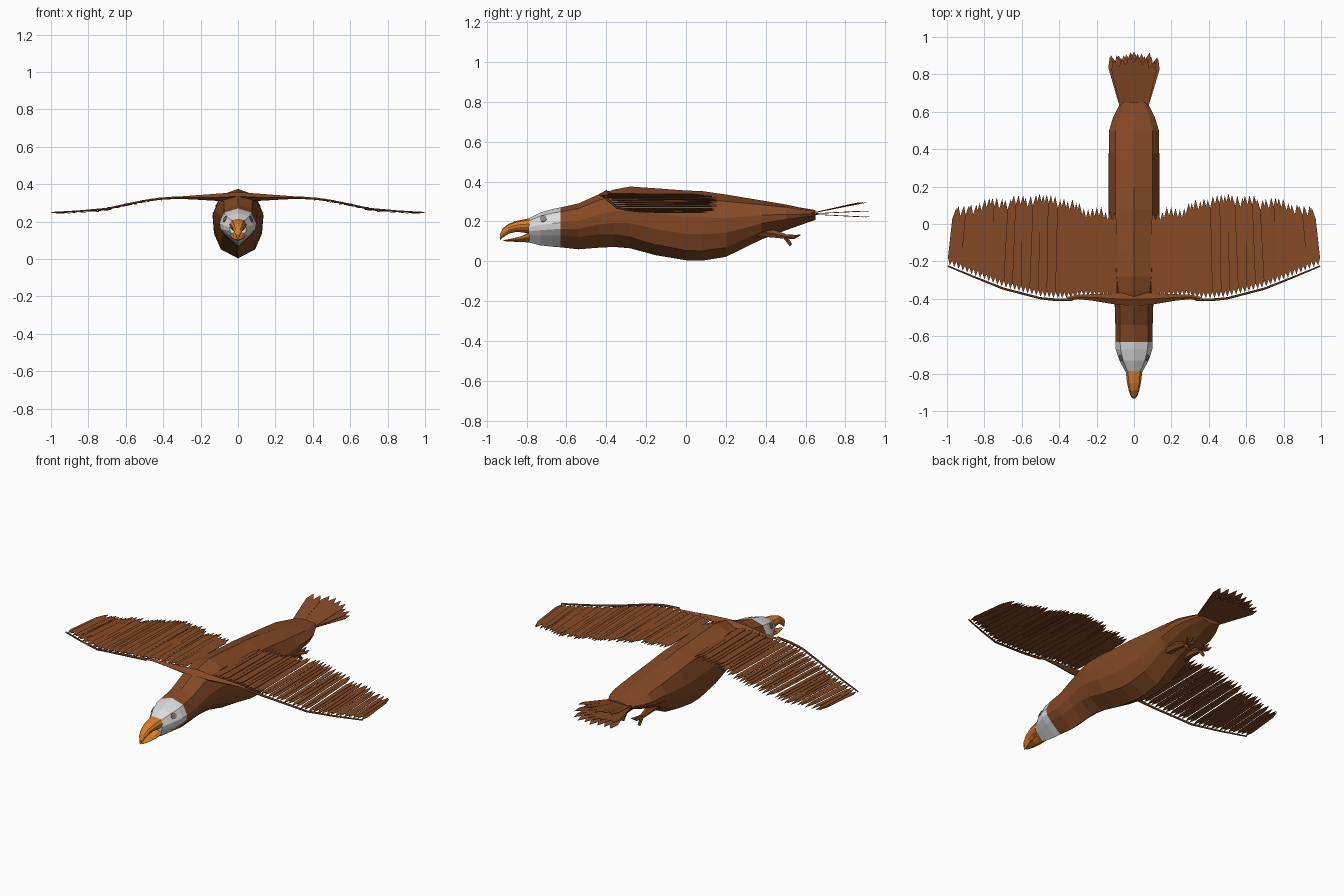
import bpy, bmesh, math, random
from mathutils import Vector

if "Cube" in bpy.data.objects:
    bpy.data.objects.remove(bpy.data.objects["Cube"])
random.seed(4)


def mat(name, col):
    m = bpy.data.materials.new(name)
    m.diffuse_color = (*col, 1)
    m.use_nodes = True
    m.node_tree.nodes["Principled BSDF"].inputs["Base Color"].default_value = m.diffuse_color
    return m


BROWN = mat("feather brown", (0.235, 0.068, 0.019))
WHITE = mat("head white", (0.72, 0.72, 0.72))
ORANGE = mat("beak orange", (0.72, 0.21, 0.022))
EYE = mat("eye tan", (0.30, 0.21, 0.17))


def obj(name, bm, m, mirror=False, recalc=True):
    if recalc:
        bmesh.ops.recalc_face_normals(bm, faces=bm.faces)
    me = bpy.data.meshes.new(name)
    bm.to_mesh(me)
    bm.free()
    me.materials.append(m)
    o = bpy.data.objects.new(name, me)
    bpy.context.collection.objects.link(o)
    if mirror:
        o.modifiers.new("mirror", 'MIRROR').use_mirror_merge = False
    return o


def skin(bm, rings, cap=True):
    """Bridge closed rings of points."""
    vs = [[bm.verts.new(p) for p in r] for r in rings]
    n = len(vs[0])
    for a, b in zip(vs, vs[1:]):
        for i in range(n):
            j = (i + 1) % n
            bm.faces.new((a[i], a[j], b[j], b[i]))
    if cap:
        bm.faces.new(vs[0])
        bm.faces.new(vs[-1])


def body_ring(y, top, bot, w, low):
    """Ten-sided section; low = height fraction of the lower edge."""
    h = top - bot
    half = [(0, 1), (0.74, 0.89), (1, 0.62), (0.95, (0.62 + low) / 2), (0.68, low), (0, 0)]
    pts = half + [(-x, z) for x, z in half[-2:0:-1]]
    return [(x * w, y, bot + z * h) for x, z in pts]


def tube(bm, path, radii, n=6):
    """Tapered tube through points."""
    path = [Vector(p) for p in path]
    rings = []
    for i, p in enumerate(path):
        d = (path[min(i + 1, len(path) - 1)] - path[max(i - 1, 0)]).normalized()
        u = d.cross(Vector((0, 0, 1))).normalized()
        v = d.cross(u)
        rings.append([p + radii[i] * (u * math.cos(t) + v * math.sin(t))
                      for t in (2 * math.pi * k / n for k in range(n))])
    skin(bm, rings)


def feather(bm, a, b, w, roll=0.0, tip=0.06, point=0.04):
    """Thin flat blade pointed at both ends, with a slight central ridge."""
    a, b = Vector(a), Vector(b)
    d = (b - a).normalized()
    s = d.cross(Vector((0, 0, 1))).normalized() * (w / 2)
    s.z += roll
    p, q = a + d * point, b - d * tip
    loop = [a, p + s, q + s * 1.05, b, q - s * 1.05, p - s]
    t = Vector((0, 0, 0.0012))
    up = [bm.verts.new(v + t) for v in loop]
    dn = [bm.verts.new(v - t) for v in loop]
    bm.faces.new(up)
    bm.faces.new(dn[::-1])
    for i in range(6):
        j = (i + 1) % 6
        bm.faces.new((up[i], dn[i], dn[j], up[j]))


def interp(x, table):
    for (x0, v0), (x1, v1) in zip(table, table[1:]):
        if x <= x1:
            return v0 + (v1 - v0) * (x - x0) / (x1 - x0)
    return table[-1][1]


# Body and head: y, top, bottom, half width, lower edge fraction
neck = (-0.63, 0.27, 0.07, 0.10, 0.3)
body = [neck, (-0.54, 0.29, 0.06, 0.10, 0.27), (-0.44, 0.335, 0.068, 0.103, 0.25),
        (-0.36, 0.36, 0.072, 0.113, 0.22), (-0.28, 0.375, 0.065, 0.125, 0.19),
        (-0.15, 0.366, 0.03, 0.135, 0.16), (0.0, 0.355, 0.005, 0.135, 0.14),
        (0.08, 0.352, 0.003, 0.135, 0.14), (0.2, 0.335, 0.022, 0.135, 0.15),
        (0.38, 0.305, 0.11, 0.135, 0.2), (0.5, 0.285, 0.155, 0.133, 0.22),
        (0.57, 0.27, 0.18, 0.112, 0.25), (0.65, 0.257, 0.208, 0.072, 0.25)]
head = [(-0.79, 0.215, 0.095, 0.045, 0.3), (-0.73, 0.245, 0.08, 0.078, 0.3),
        (-0.67, 0.262, 0.073, 0.098, 0.3), neck]
for name, rows, m in (("body", body, BROWN), ("head", head, WHITE)):
    bm = bmesh.new()
    skin(bm, [body_ring(*r) for r in rows])
    obj(name, bm, m)

# Beak halves: hooked upper, short lower, with an open gap
upper = [(-0.785, 0.216, 0.14, 0.045, 0.2), (-0.85, 0.203, 0.148, 0.037, 0.2),
         (-0.89, 0.188, 0.138, 0.028, 0.2), (-0.92, 0.165, 0.118, 0.018, 0.2),
         (-0.934, 0.135, 0.104, 0.006, 0.2)]
lower = [(-0.785, 0.145, 0.095, 0.040, 0.3), (-0.83, 0.124, 0.096, 0.032, 0.3),
         (-0.88, 0.113, 0.099, 0.022, 0.3), (-0.915, 0.106, 0.101, 0.008, 0.3)]
for name, rows in (("upper_beak", upper), ("lower_beak", lower)):
    bm = bmesh.new()
    skin(bm, [body_ring(*r) for r in rows])
    obj(name, bm, ORANGE)

# Eyes: thin discs lying on the upper side facets of the head
ring_a, ring_b = body_ring(*head[1]), body_ring(*head[2])
p1, p2, p3, p4 = (Vector(p) for p in (ring_a[1], ring_a[2], ring_b[2], ring_b[1]))
n = (p3 - p1).cross(p4 - p2).normalized()
if n.x < 0:
    n = -n
c = (p1 + p2) * 0.42 + (p3 + p4) * 0.08
c = c * 0.75 + (p1 + p4) * 0.125
u = (p4 - p1).normalized()
v = n.cross(u)
bm = bmesh.new()
skin(bm, [[c + n * h + 0.018 * (u * math.cos(t) + v * math.sin(t))
           for t in (math.pi * k / 5 for k in range(10))] for h in (-0.003, 0.004)])
obj("eyes", bm, EYE, mirror=True)

# Wing shape tables along the span
SPAN_Z = [(0, 0.342), (0.2, 0.337), (0.4, 0.324), (0.48, 0.315), (0.58, 0.295),
          (0.72, 0.264), (0.8, 0.258), (1.0, 0.248)]
LEAD = [(0, -0.43), (0.33, -0.405), (0.42, -0.405), (0.5, -0.397), (0.7, -0.345),
        (0.85, -0.285), (0.995, -0.225)]
TRAIL = [(0.1, 0.08), (0.28, 0.10), (0.31, 0.13), (0.46, 0.165), (0.62, 0.155),
         (0.8, 0.13), (1.0, 0.10)]

# Shoulder: flattened arm between the body and the wing rod
bm = bmesh.new()
rings = []
for x, y0, y1, z, t in ((0, -0.44, -0.36, 0.335, 0.022), (0.1, -0.43, -0.37, 0.33, 0.02),
                        (0.22, -0.41, -0.375, 0.329, 0.012), (0.3, -0.402, -0.378, 0.328, 0.007),
                        (0.36, -0.412, -0.39, 0.327, 0.005)):
    ym = (y0 + y1) / 2
    rings.append([(x, y0, z), (x, ym, z + t), (x, y1, z), (x, ym, z - t)])
skin(bm, rings)
obj("shoulders", bm, BROWN, mirror=True)

# Wing rod along the leading edge
bm = bmesh.new()
xs = (0.33, 0.42, 0.5, 0.6, 0.7, 0.85, 0.995)
tube(bm, [(x, interp(x, LEAD), interp(x, SPAN_Z)) for x in xs],
     [0.007, 0.007, 0.006, 0.006, 0.006, 0.005, 0.004])
obj("wing_rods", bm, BROWN, mirror=True)

# Wing feathers: straight inner group, raked outer group
bm = bmesh.new()
INNER, OUTER = 9, 30
for i in range(INNER + OUTER):
    if i < INNER:
        xb = xt = 0.105 + 0.187 * i / (INNER - 1)
    else:
        k = (i - INNER) / (OUTER - 1)
        xb = 0.315 + 0.67 * k
        xt = 0.305 + 0.65 * k + random.uniform(-0.006, 0.006)
    ya = interp(xb, LEAD) + (0.022 if i < INNER else 0.008)
    yb = interp(xt, TRAIL) + random.uniform(-0.022, 0.005)
    z = interp(xb, SPAN_Z) + (0.002 if i % 2 else -0.002)
    feather(bm, (xb, ya, z), (xt, yb, interp(xt, SPAN_Z) - 0.004 + random.uniform(-0.004, 0.004)),
            0.0285, roll=0.0015)
obj("wing_feathers", bm, BROWN, mirror=True)

# Tail feathers: three fanned layers
bm = bmesh.new()
for count, spread, length, ztip in ((7, 0.125, 0.915, 0.222), (8, 0.13, 0.905, 0.252), (6, 0.11, 0.895, 0.295)):
    for i in range(count):
        f = 2 * i / (count - 1) - 1
        feather(bm, (f * 0.05, 0.61, 0.237),
                (f * spread, length - 0.025 * abs(f) + random.uniform(0, 0.018), ztip),
                0.042, tip=0.05, point=0.02)
obj("tail_feathers", bm, BROWN)

# Feet: tucked legs with spread toes
bm = bmesh.new()
tube(bm, [(0.055, 0.36, 0.15), (0.055, 0.44, 0.138), (0.055, 0.51, 0.122)], [0.03, 0.022, 0.012])
for dx, y, z in ((-0.03, 0.56, 0.128), (0, 0.575, 0.132), (0.03, 0.56, 0.128), (0, 0.53, 0.088)):
    tube(bm, [(0.055, 0.495, 0.125), (0.055 + dx * 0.7, (y + 0.5) / 2 + 0.012, z - 0.012 + 0.004),
              (0.055 + dx, y, z)], [0.011, 0.009, 0.002], 5)
obj("feet", bm, BROWN, mirror=True)
